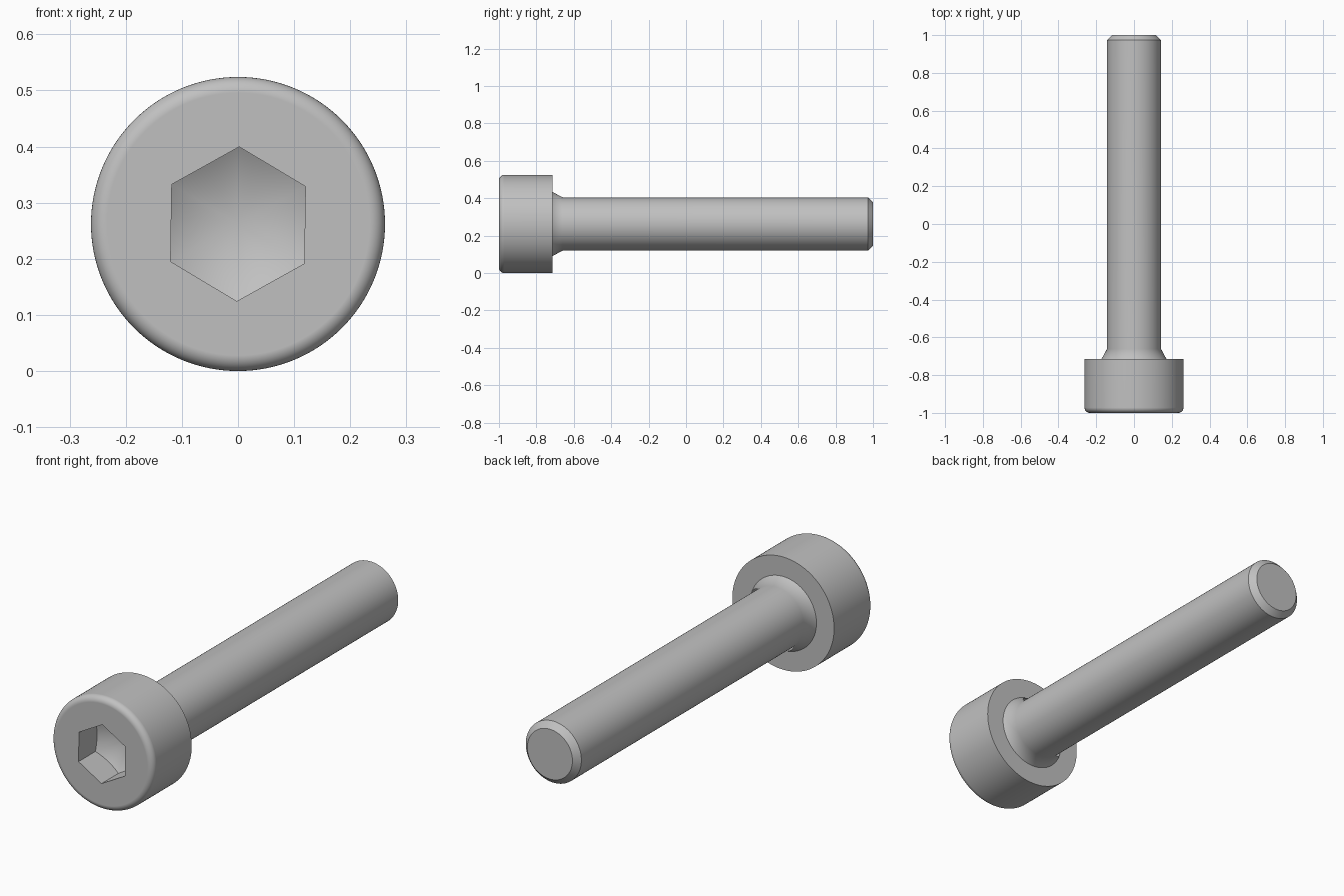
import bpy, bmesh, math
from mathutils import Vector

if "Cube" in bpy.data.objects:
    bpy.data.objects.remove(bpy.data.objects["Cube"], do_unlink=True)

HEAD_R, SHANK_R, COLLAR_R = 0.262, 0.143, 0.1714
HEAD_BACK, COLLAR_END = -0.714, -0.661
ROUND, CHAMFER = 0.028, 0.027
HEX_R, HEX_DEPTH, HEX_TURN = 0.1375, 0.124, math.radians(-0.9)
SEGMENTS = 128

steel = bpy.data.materials.new("steel_grey")
steel.use_nodes = True
steel.diffuse_color = (0.53, 0.53, 0.53, 1)
steel.node_tree.nodes["Principled BSDF"].inputs["Base Color"].default_value = (0.53, 0.53, 0.53, 1)


def make_object(name, bm):
    """Turn a closed bmesh into an object resting on the ground."""
    bmesh.ops.recalc_face_normals(bm, faces=bm.faces)
    mesh = bpy.data.meshes.new(name)
    bm.to_mesh(mesh)
    bm.free()
    mesh.materials.append(steel)
    obj = bpy.data.objects.new(name, mesh)
    obj.location.z = HEAD_R
    bpy.context.collection.objects.link(obj)
    return obj


def bridge(bm, a, b):
    """Join two equally long rings with quads."""
    n = len(a)
    for i in range(n):
        j = (i + 1) % n
        bm.faces.new((a[i], a[j], b[j], b[i]))


# Bolt body: radius and y along the axis, from rounded head rim to chamfered tip
profile = [(HEAD_R - ROUND + ROUND * math.sin(t), -1 + ROUND - ROUND * math.cos(t))
           for t in (math.pi / 2 * i / 8 for i in range(9))]
profile += [(HEAD_R, HEAD_BACK), (COLLAR_R, HEAD_BACK), (SHANK_R, COLLAR_END),
            (SHANK_R, 1 - CHAMFER), (SHANK_R - CHAMFER, 1)]
bm = bmesh.new()
rings = []
for r, y in profile:
    angles = (2 * math.pi * i / SEGMENTS for i in range(SEGMENTS))
    rings.append([bm.verts.new((r * math.cos(a), y, r * math.sin(a))) for a in angles])
for a, b in zip(rings, rings[1:]):
    bridge(bm, a, b)
bm.faces.new(rings[0])
bm.faces.new(rings[-1])
bolt = make_object("socket_head_bolt", bm)

# Hex socket cutter: straight walls ending in a shallow drilled cone
SLOPE = math.tan(math.radians(30))
corners = [Vector((HEX_R * math.sin(a), 0, HEX_R * math.cos(a)))
           for a in (math.pi / 3 * i - HEX_TURN for i in range(6))]
outline = [corners[i].lerp(corners[(i + 1) % 6], k / 8) for i in range(6) for k in range(8)]
floor_y = -1 + HEX_DEPTH
bm = bmesh.new()
front = [bm.verts.new((p.x, -1.1, p.z)) for p in outline]
back = [bm.verts.new((p.x, floor_y + (HEX_R - p.length) * SLOPE, p.z)) for p in outline]
apex = bm.verts.new((0, floor_y + HEX_R * SLOPE, 0))
bm.faces.new(front)
bridge(bm, front, back)
for i in range(len(back)):
    bm.faces.new((back[i], back[(i + 1) % len(back)], apex))
cutter = make_object("hex_socket_cutter", bm)
cutter.hide_render = True

# Cut the socket and remove the helper
cut = bolt.modifiers.new("hex_socket", 'BOOLEAN')
cut.operation = 'DIFFERENCE'
cut.solver = 'EXACT'
cut.object = cutter
bpy.ops.object.select_all(action='DESELECT')
bolt.select_set(True)
bpy.context.view_layer.objects.active = bolt
bpy.ops.object.modifier_apply(modifier=cut.name)
bpy.data.objects.remove(cutter, do_unlink=True)

# Smooth round surfaces, crisp edges, flat end faces
bpy.ops.object.shade_smooth_by_angle(angle=math.radians(35))
weighted = bolt.modifiers.new("flat_ends", 'WEIGHTED_NORMAL')
weighted.keep_sharp = True
